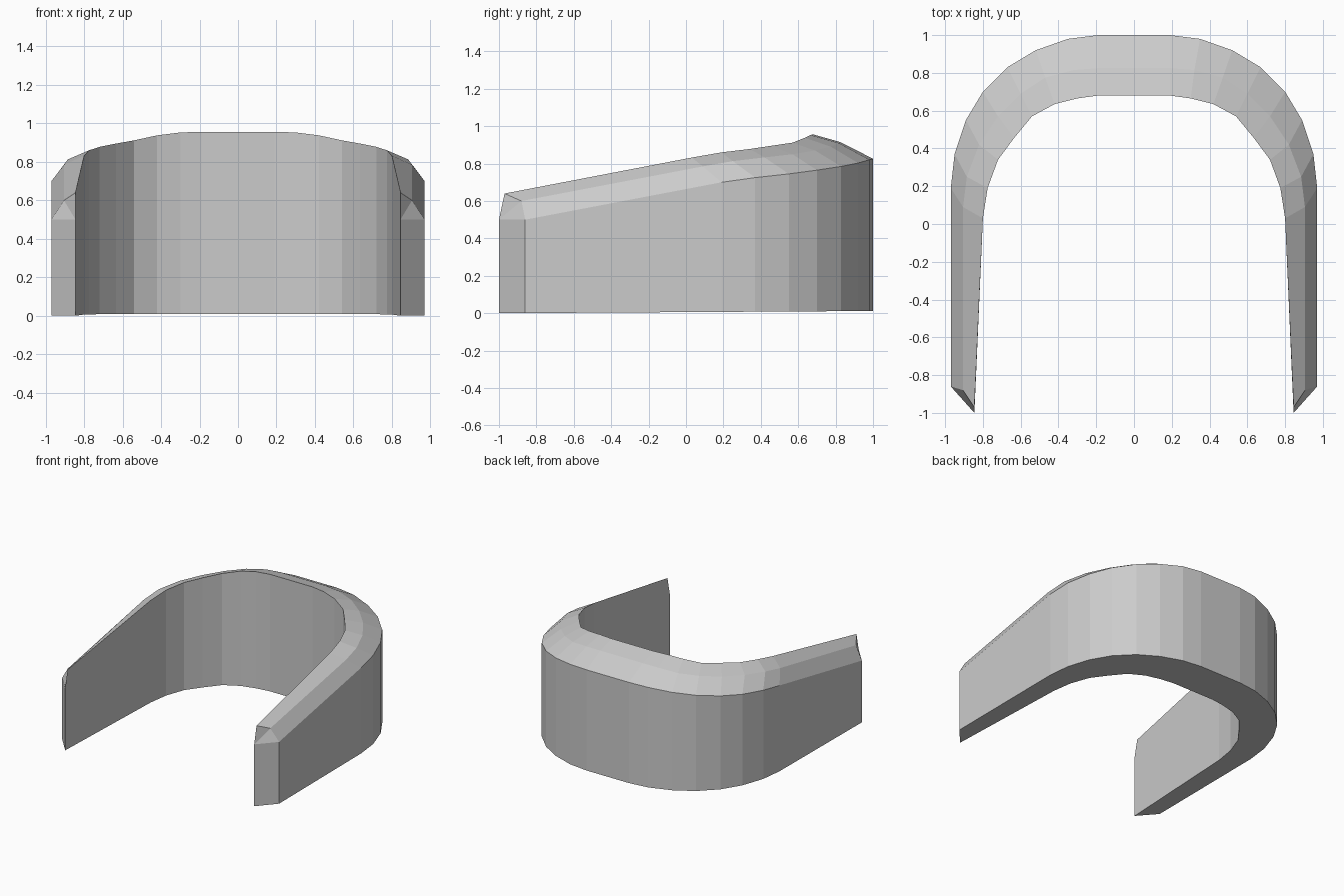
import bpy
import bmesh

if "Cube" in bpy.data.objects:
    bpy.data.objects.remove(bpy.data.objects["Cube"])

# Cross-section stations from the front tip round to the back: (x, y, z of upper edge)
OUTER = [(.97, -.86, .50), (.97, .19, .70), (.95, .37, .725), (.89, .55, .745), (.80, .70, .765),
         (.67, .83, .785), (.52, .92, .803), (.35, .98, .82), (.19, 1.0, .826)]
RIDGE = [(.905, -.88, .60), (.905, .09, .785), (.885, .25, .813), (.82, .42, .833), (.72, .57, .85),
         (.60, .69, .87), (.47, .775, .89), (.32, .815, .91), (.19, .825, .915)]
INNER = [(.845, -.97, .64), (.80, .03, .832), (.775, .19, .86), (.72, .34, .878), (.635, .455, .895),
         (.54, .57, .912), (.42, .635, .938), (.30, .665, .953), (.19, .68, .956)]
TIP_Y, TIP_Z = -1.0, 0.50


def base(x, y):
    """Point on the underside, which rises slightly toward the back."""
    return (x, y, 0.006 * (y + 1))


def section(i):
    o, r, n = OUTER[i], RIDGE[i], INNER[i]
    inner_y = TIP_Y if i == 0 else n[1]
    return [base(o[0], o[1]), o, r, n, base(n[0], inner_y)]


def mirrored(points):
    return [(-x, y, z) for x, y, z in points]


half = [section(i) for i in range(len(OUTER))]
sections = half + [mirrored(s) for s in reversed(half)]

bm = bmesh.new()
rings = [[bm.verts.new(p) for p in s] for s in sections]
tips = {0: bm.verts.new((INNER[0][0], TIP_Y, TIP_Z)),
        len(rings) - 1: bm.verts.new((-INNER[0][0], TIP_Y, TIP_Z))}

# Walls, sloped top and underside
for i in range(len(rings) - 1):
    a, b = rings[i], rings[i + 1]
    for j in range(5):
        k = (j + 1) % 5
        face = [a[j], a[k], b[k], b[j]]
        if j == 3:  # inner wall picks up the shoulder vertex at each tip
            if i in tips:
                face.insert(1, tips[i])
                face[0], face[1], face[2] = a[3], tips[i], a[4]
            if i + 1 in tips:
                face = [a[3], a[4], b[4], tips[i + 1], b[3]]
        bm.faces.new(face)

# Angled front ends with chamfered tops
for i, tip in tips.items():
    ob, ot, ridge, it, ib = rings[i]
    bm.faces.new([ob, ot, tip, ib])
    bm.faces.new([ot, ridge, tip])
    bm.faces.new([ridge, it, tip])

bmesh.ops.recalc_face_normals(bm, faces=bm.faces)
mesh = bpy.data.meshes.new("curved_wall")
bm.to_mesh(mesh)
bm.free()
wall = bpy.data.objects.new("curved_wall", mesh)
bpy.context.collection.objects.link(wall)
